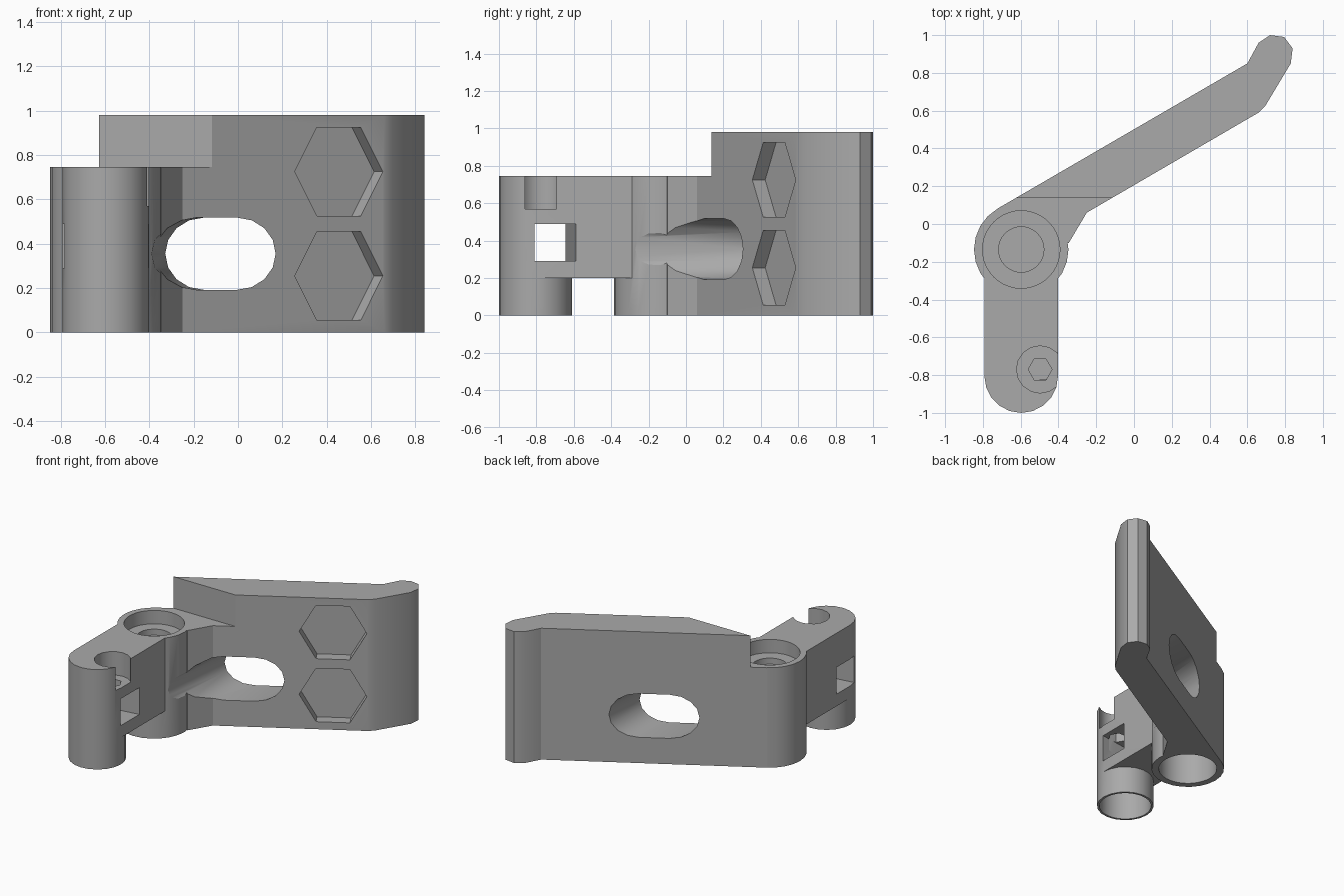
import bpy, bmesh
from math import cos, sin, pi, radians
from mathutils import Matrix

old = bpy.data.objects.get("Cube")
if old:
    bpy.data.objects.remove(old, do_unlink=True)

grey = bpy.data.materials.new("neutral_grey")
grey.use_nodes = True
colour = (0.4, 0.4, 0.4, 1)
grey.diffuse_color = colour
grey.node_tree.nodes["Principled BSDF"].inputs["Base Color"].default_value = colour


def arc(cx, cy, r, start, end, steps):
    return [(cx + r * cos(radians(start + (end - start) * i / steps)),
             cy + r * sin(radians(start + (end - start) * i / steps)))
            for i in range(steps + 1)]


def circle(cx, cy, r, sides):
    return arc(cx, cy, r, 0, 360, sides)[:-1]


def prism(name, outline, low, high, matrix=None):
    """Extrude a flat outline between two heights, then place it."""
    bm = bmesh.new()
    face = bm.faces.new([bm.verts.new((x, y, low)) for x, y in outline])
    top = bmesh.ops.extrude_face_region(bm, geom=[face])["geom"]
    for v in top:
        if isinstance(v, bmesh.types.BMVert):
            v.co.z = high
    bmesh.ops.recalc_face_normals(bm, faces=bm.faces)
    if matrix:
        bm.transform(matrix)
    mesh = bpy.data.meshes.new(name)
    bm.to_mesh(mesh)
    bm.free()
    mesh.materials.append(grey)
    obj = bpy.data.objects.new(name, mesh)
    bpy.context.collection.objects.link(obj)
    return obj


def combine(target, tool, operation):
    mod = target.modifiers.new(operation, "BOOLEAN")
    mod.object, mod.operation, mod.solver = tool, operation, "EXACT"
    bpy.context.view_layer.objects.active = target
    bpy.ops.object.modifier_apply(modifier=mod.name)
    bpy.data.objects.remove(tool, do_unlink=True)


def rect(x0, x1, y0, y1):
    return [(x0, y0), (x1, y0), (x1, y1), (x0, y1)]


BARREL = (-0.597, -0.135)
END = (-0.597, -0.805)
TOP = 0.745

# Slanted plate with a bent, rounded tip
plate = [(-0.725, 0.08), (0.6, 0.85), (0.66, 0.96), (0.72, 1.0), (0.795, 0.99),
         (0.84, 0.93), (0.83, 0.85), (0.695, 0.625), (0.66, 0.59),
         (-0.25, 0.06), (-0.345, -0.1), BARREL]
bracket = prism("hinge_bracket", plate, 0, 0.98)
combine(bracket, prism("step_cutter", rect(-1, 1, -1, 0.137), TOP, 1.2), "DIFFERENCE")

# Barrel, arm and the round post at the arm's end
combine(bracket, prism("barrel", circle(*BARREL, 0.25, 24), 0, TOP), "UNION")
arm = arc(*END, 0.195, 180, 360, 10) + [(-0.402, -0.135), (-0.792, -0.135)]
combine(bracket, prism("arm", arm, 0.2, TOP), "UNION")
combine(bracket, prism("post", circle(*END, 0.195, 20), 0, 0.3), "UNION")

# Recesses and bores along z
for name, centre, radius, sides, low, high in [
        ("barrel_counterbore", BARREL, 0.205, 40, 0.645, 1),
        ("barrel_hole", BARREL, 0.12, 32, 0.6, 0.7),
        ("barrel_bore", BARREL, 0.2, 40, -0.1, 0.5),
        ("post_bore", END, 0.178, 40, -0.1, 0.24),
        ("screw_recess", (-0.497, -0.77), 0.125, 16, 0.57, 1),
        ("screw_hole", (-0.497, -0.77), 0.063, 6, 0.4, 0.6)]:
    combine(bracket, prism(name, circle(*centre, radius, sides), low, high), "DIFFERENCE")

# Slightly skewed square window through the arm
window = Matrix.Translation((-0.597, -0.727, 0)) @ Matrix.Rotation(radians(8), 4, "Z")
combine(bracket, prism("window", rect(-0.4, 0.4, -0.11, 0.11), 0.29, 0.49, window), "DIFFERENCE")

# Long rounded slot running from the barrel through the plate
slot = arc(0.085, 0, 0.163, -90, 90, 8) + arc(-0.085, 0, 0.163, 90, 270, 8)
slot_place = (Matrix.Translation((-0.08, 0.3, 0.355)) @ Matrix.Rotation(radians(-6), 4, "Z")
              @ Matrix.Rotation(pi / 2, 4, "X"))
combine(bracket, prism("slot", slot, -0.5, 0.62, slot_place), "DIFFERENCE")

# Two hexagonal pockets in the plate's front face
for z in (0.255, 0.725):
    place = (Matrix.Translation((0.455, 0.47, z)) @ Matrix.Rotation(radians(30.2), 4, "Z")
             @ Matrix.Rotation(pi / 2, 4, "X"))
    combine(bracket, prism("hex_pocket", circle(0, 0, 0.23, 6), -0.08, 0.2, place), "DIFFERENCE")

bpy.ops.object.select_all(action="DESELECT")
bracket.select_set(True)
bpy.context.view_layer.objects.active = bracket
bpy.ops.object.shade_smooth_by_angle(angle=radians(28))
